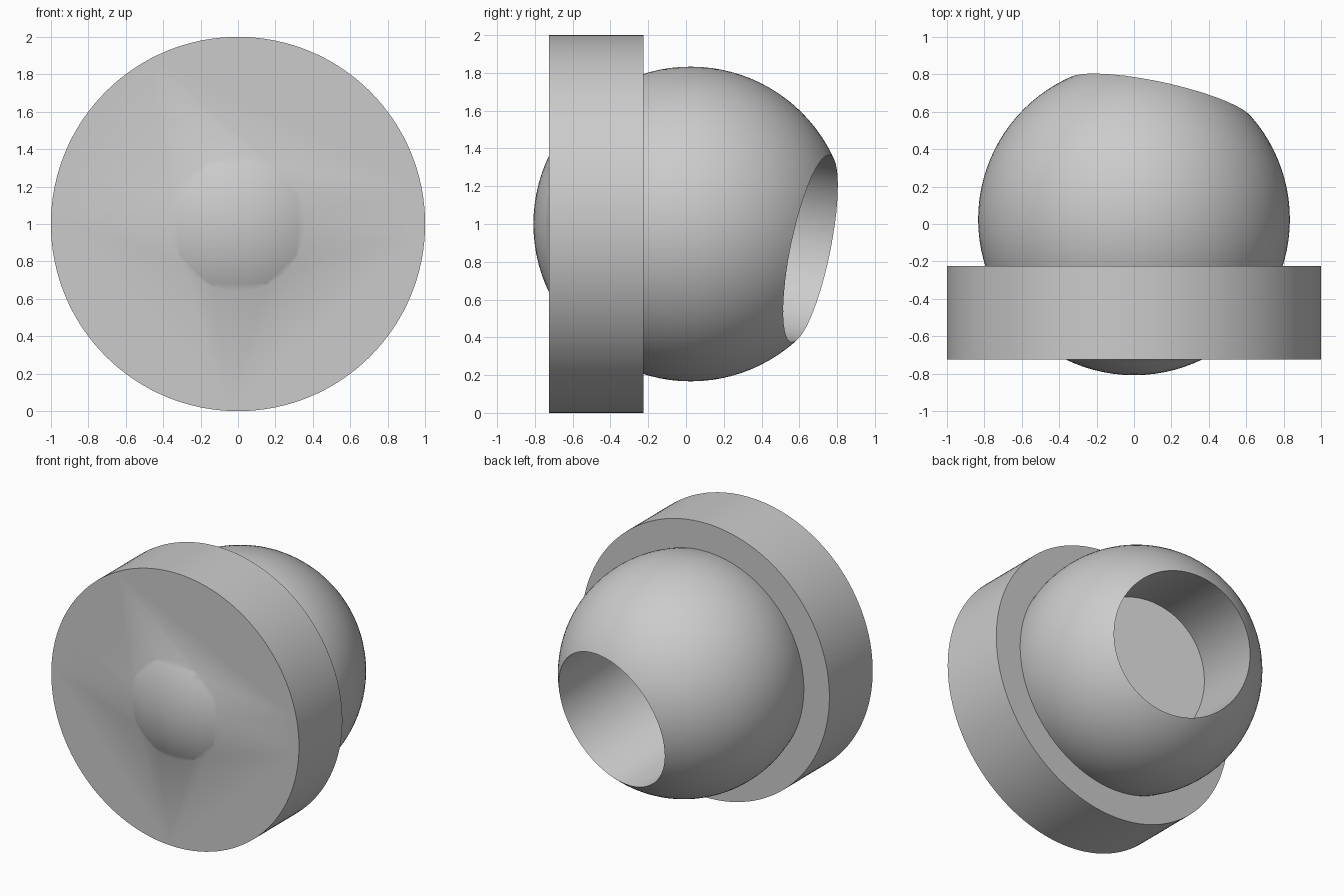
import bpy
import math
from mathutils import Vector

cube = bpy.data.objects.get("Cube")
if cube:
    bpy.data.objects.remove(cube, do_unlink=True)

grey = bpy.data.materials.new("plain_grey")
grey.use_nodes = True
COLOUR = (0.6, 0.6, 0.6, 1)
grey.diffuse_color = COLOUR
grey.node_tree.nodes["Principled BSDF"].inputs["Base Color"].default_value = COLOUR

CENTRE = Vector((0, 0.025, 1))
BALL_RADIUS = 0.833


def cylinder(name, radius, start, axis, length):
    """Solid cylinder running from start along axis."""
    axis = Vector(axis).normalized()
    bpy.ops.mesh.primitive_cylinder_add(
        vertices=128, radius=radius, depth=length,
        location=Vector(start) + axis * length / 2,
        rotation=axis.to_track_quat('Z', 'Y').to_euler())
    obj = bpy.context.object
    obj.name = name
    obj.data.materials.append(grey)
    return obj


def boolean(target, tool, operation):
    """Apply a boolean to target and remove the tool."""
    mod = target.modifiers.new(operation.lower(), 'BOOLEAN')
    mod.object, mod.operation, mod.solver = tool, operation, 'EXACT'
    bpy.context.view_layer.objects.active = target
    bpy.ops.object.modifier_apply(modifier=mod.name)
    bpy.data.objects.remove(tool, do_unlink=True)


# Ball
bpy.ops.mesh.primitive_uv_sphere_add(segments=96, ring_count=48,
                                     radius=BALL_RADIUS, location=CENTRE)
ball = bpy.context.object
ball.name = "ball_with_socket_and_disc"
ball.data.materials.append(grey)

# Flat-bottomed round socket, bored from the back to the middle of the ball
bore = cylinder("socket_cutter", 0.505, CENTRE, (0.208, 0.958, -0.197), 1)
boolean(ball, bore, 'DIFFERENCE')

# Thick disc around the front of the ball
disc = cylinder("disc", 1, (0, -0.725, 1), (0, 1, 0), 0.5)
boolean(ball, disc, 'UNION')

# Smooth curved faces, sharp rims
bpy.ops.object.select_all(action='DESELECT')
ball.select_set(True)
bpy.context.view_layer.objects.active = ball
bpy.ops.object.shade_smooth_by_angle(angle=math.radians(30))
